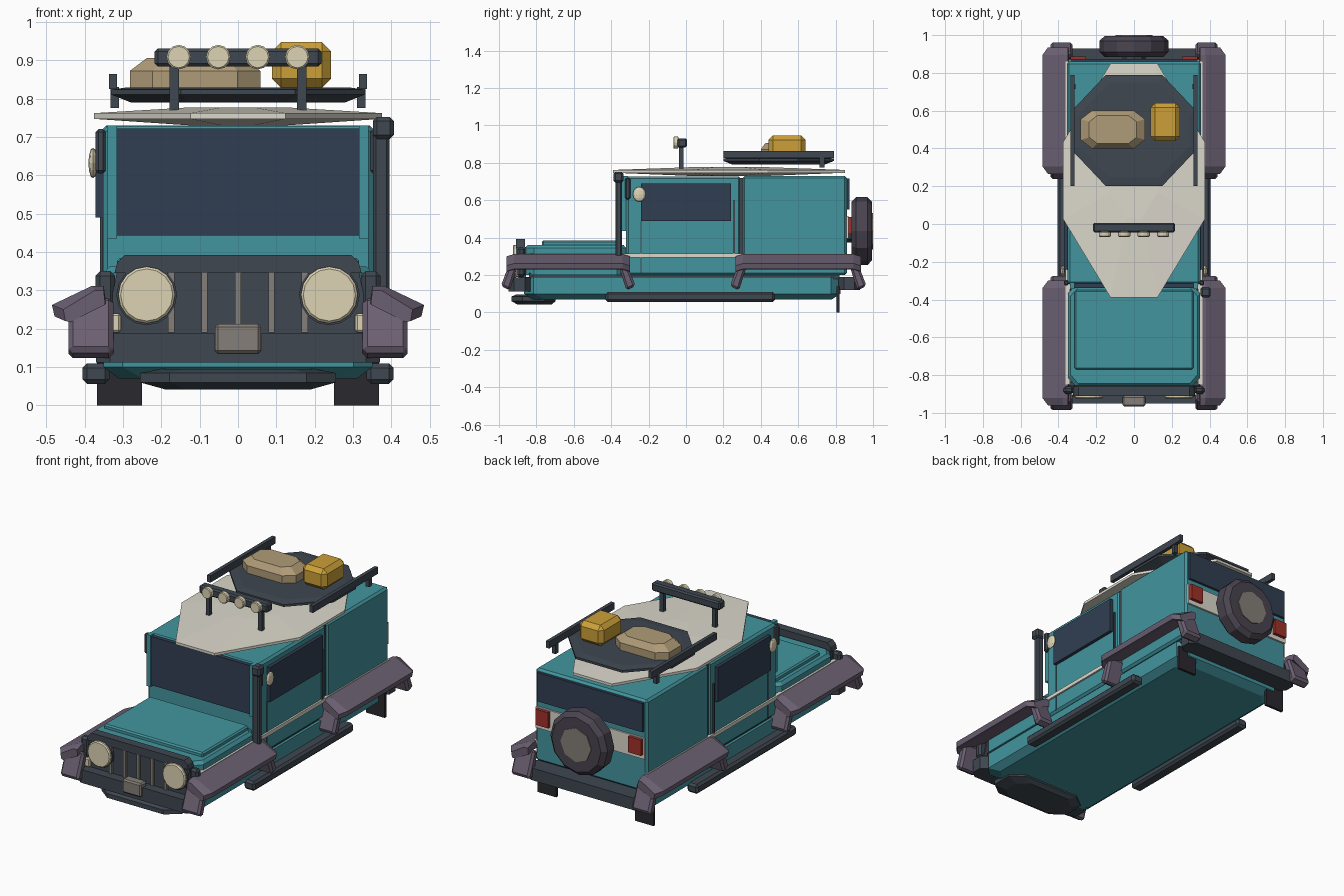
import bpy, bmesh, math
from mathutils import Matrix, Vector

if "Cube" in bpy.data.objects:
    bpy.data.objects.remove(bpy.data.objects["Cube"])


def mat(name, hexa):
    m = bpy.data.materials.new(name)
    ch = [int(hexa[i:i + 2], 16) / 255 for i in (0, 2, 4)]
    m.diffuse_color = [((c + .055) / 1.055) ** 2.4 for c in ch] + [1]
    m.use_nodes = True
    m.node_tree.nodes["Principled BSDF"].inputs["Base Color"].default_value = m.diffuse_color
    return m


TEAL = mat("teal_paint", "43959F")
DARK = mat("dark_metal", "3F4750")
GLASS = mat("tinted_glass", "303F52")
FLARE = mat("flare_plastic", "6B6072")
CREAM = mat("cream_paint", "DCD8CC")
LAMP = mat("lamp_glass", "DDD3B4")
STEEL = mat("warm_steel", "857F78")
RUBBER = mat("rubber", "2A282D")
TIRE = mat("tire", "4A4450")
RED = mat("red_lens", "A03028")
TAN = mat("tan_canvas", "B09C78")
YELLOW = mat("yellow_can", "CCA038")


def finish(bm, name, m, bevel=0):
    bmesh.ops.recalc_face_normals(bm, faces=bm.faces)
    if bevel:
        bmesh.ops.bevel(bm, geom=bm.edges[:], offset=bevel, segments=1, affect='EDGES', profile=.5)
    me = bpy.data.meshes.new(name)
    bm.to_mesh(me)
    bm.free()
    me.materials.append(m)
    ob = bpy.data.objects.new(name, me)
    bpy.context.collection.objects.link(ob)
    return ob


def box(name, xs, ys, zs, m, bevel=0):
    bm = bmesh.new()
    bmesh.ops.create_cube(bm, size=1)
    for v in bm.verts:
        v.co = [(a + b) / 2 + c * abs(b - a) for c, (a, b) in zip(v.co, (xs, ys, zs))]
    return finish(bm, name, m, bevel)


def pair(name, xs, ys, zs, m, bevel=0):
    for s, side in ((1, "right"), (-1, "left")):
        box(f"{name}_{side}", (s * xs[0], s * xs[1]), ys, zs, m, bevel)


def loft(name, rings, m, bevel=0):
    """Skin equal-length rings of points and cap both ends."""
    bm = bmesh.new()
    vs = [[bm.verts.new(p) for p in r] for r in rings]
    n = len(vs[0])
    for a, b in zip(vs, vs[1:]):
        for i in range(n):
            bm.faces.new((a[i], a[(i + 1) % n], b[(i + 1) % n], b[i]))
    bm.faces.new(vs[0])
    bm.faces.new(vs[-1])
    return finish(bm, name, m, bevel)


def disc(name, x, z, r, y0, y1, n, m, bevel=0):
    bm = bmesh.new()
    bmesh.ops.create_cone(bm, cap_ends=True, segments=n, radius1=r, radius2=r, depth=y1 - y0,
                          matrix=Matrix.Translation((x, (y0 + y1) / 2, z)) @ Matrix.Rotation(math.pi / 2, 4, 'X'))
    if bevel:
        rim = [e for e in bm.edges if abs(e.verts[0].co.y - e.verts[1].co.y) < 1e-4]
        bmesh.ops.bevel(bm, geom=rim, offset=bevel, segments=1, affect='EDGES')
    return finish(bm, name, m)


def octagon(hx, hy, cy, z, cut_x=.33, cut_y=.33):
    q = [(1, -cut_y), (1, cut_y), (cut_x, 1), (-cut_x, 1), (-1, cut_y), (-1, -cut_y), (-cut_x, -1), (cut_x, -1)]
    return [(hx * a, cy + hy * b, z) for a, b in q]


# lower tub, hood and cabin shells
loft("lower_tub", [octagon(.31, .80, -.02, .07, .8, .92), octagon(.35, .845, -.02, .1, .86, .94),
                   octagon(.35, .845, -.02, .19, .86, .94)], TEAL)
box("frame_gap", (-.335, .335), (-.84, .82), (.18, .21), DARK)
loft("engine_bay", [octagon(.35, .27, -.59, .2, .88, .82), octagon(.35, .27, -.59, .345, .88, .82),
                    octagon(.335, .255, -.59, .362, .88, .82)], TEAL)
box("hood_panel", (-.315, .315), (-.77, -.35), (.35, .385), TEAL, .008)
box("front_cabin", (-.352, .352), (-.32, .292), (.2, .728), TEAL, .012)
box("rear_cabin", (-.355, .355), (.302, .86), (.2, .73), TEAL, .012)
box("cabin_seam", (-.345, .345), (.28, .31), (.21, .72), DARK)

# glass, pillars and side trim
box("windshield", (-.315, .315), (-.338, -.31), (.443, .722), GLASS)
pair("windshield_pillar", (.315, .34), (-.345, -.31), (.435, .73), TEAL)
pair("side_window", (.345, .371), (-.24, .24), (.49, .69), GLASS)
pair("belt_trim", (.34, .362), (-.85, .86), (.294, .315), CREAM)
pair("door_edge", (.34, .36), (.25, .262), (.31, .6), DARK)
pair("door_hinge_line", (.34, .354), (-.243, -.237), (.21, .49), DARK)
pair("mirror_arm", (.345, .371), (-.325, -.297), (.605, .72), DARK, .007)
for s, side in ((1, "right"), (-1, "left")):
    bm = bmesh.new()
    bmesh.ops.create_uvsphere(bm, u_segments=8, v_segments=6, radius=1,
                              matrix=Matrix.Translation((s * .378, -.25, .632)) @ Matrix.Diagonal((.012, .034, .04, 1)))
    finish(bm, f"mirror_{side}", LAMP)

# wheel arch flares: sloping top slab plus two splayed legs, no wheels
for s, side in ((1, "right"), (-1, "left")):
    for y0, y1, end in ((-.99, -.27, "front"), (.235, .965, "rear")):
        prof = [(.345, .275), (.35, .312), (.38, .312), (.485, .262), (.478, .232), (.46, .23)]
        rings = []
        for y, k in ((y0 + .03, .0), (y0 + .07, 1), (y1 - .07, 1), (y1 - .03, .0)):
            rings.append([(s * (x if k else .35 + (x - .35) * .78), y, z if k else z - .012) for x, z in prof])
        loft(f"{end}_flare_{side}", rings, FLARE)
        for d, ye, leg in ((1, y0, "fore"), (-1, y1, "aft")):
            outline = [(ye + d * .055, .285), (ye + d * .095, .262), (ye + d * .048, .118), (ye, .142)]
            loft(f"{end}_flare_{leg}_leg_{side}",
                 [[(s * x, y, z) for y, z in outline] for x in (.325, .442)], FLARE, .012)

# front end: grille, hoop, lamps, bumper, winch, skid plate
loft("grille", [[(x, y, z) for x, z in ((-.35, .18), (.35, .18), (.315, .35), (-.315, .35))]
                for y in (-.895, -.855)], DARK)
loft("grille_hoop", [[(x, y, z) for x, z in ((-.322, .345), (.322, .345), (.315, .372), (.295, .392),
                                             (-.295, .392), (-.315, .372))] for y in (-.91, -.86)], DARK)
pair("hoop_post", (.32, .372), (-.9, -.86), (.19, .35), DARK, .012)
for i in range(5):
    x = (i - 2) * .087
    box(f"grille_bar_{i + 1}", (x - .008, x + .008), (-.908, -.89), (.19, .345), STEEL)
for s, side in ((1, "right"), (-1, "left")):
    disc(f"headlight_ring_{side}", s * .238, .288, .079, -.91, -.88, 16, DARK)
    disc(f"headlight_{side}", s * .238, .288, .074, -.925, -.89, 16, LAMP, .006)
pair("turn_signal", (.305, .345), (-.912, -.88), (.19, .24), LAMP, .006)
loft("front_bumper", [octagon(.37, .06, -.89, z, .9, .5) for z in (.112, .188)], DARK)
box("winch", (-.06, .06), (-.967, -.91), (.135, .213), STEEL, .008)
loft("skid_plate", [octagon(.19, .09, -.81, .042, .7, .5), octagon(.255, .118, -.815, .06, .7, .5),
                    octagon(.255, .118, -.815, .085, .7, .5), octagon(.2, .1, -.81, .095, .7, .5)], DARK)
box("snorkel_pipe", (.352, .395), (-.378, -.342), (.29, .71), DARK, .008)
box("snorkel_head", (.352, .406), (-.388, -.334), (.695, .752), DARK, .01)

# rock sliders, rear bumper, mud flaps
pair("rock_slider", (.335, .405), (-.43, .475), (.056, .11), DARK, .012)
loft("rear_bumper", [octagon(.37, .057, .873, z, .9, .5) for z in (.12, .19)], DARK)
pair("mud_flap", (.25, .368), (.805, .82), (0, .14), RUBBER)

# tail: window, panel, lamps and spare wheel
box("rear_window", (-.335, .335), (.85, .874), (.55, .715), GLASS)
box("tail_panel", (-.345, .345), (.85, .87), (.395, .515), CREAM)
pair("tail_light", (.255, .335), (.85, .888), (.42, .51), RED)
disc("spare_tire", 0, .435, .182, .885, .995, 12, TIRE, .025)
disc("spare_hub", 0, .435, .098, .95, 1.0, 8, STEEL)
disc("spare_mount", 0, .435, .06, .85, .9, 8, DARK)

# roof shell and cargo rack
loft("roof_shell", [octagon(.125, .2, .23, .73), octagon(.375, .62, .23, .747),
                    octagon(.375, .62, .23, .762), octagon(.125, .2, .23, .777)], CREAM)
loft("roof_rack", [octagon(.28, .245, .495, .79, .45, .35), octagon(.33, .295, .495, .81, .45, .35),
                   octagon(.33, .295, .495, .823, .45, .35), octagon(.29, .25, .495, .829, .45, .35)], DARK)
pair("rack_rail", (.315, .336), (.2, .79), (.825, .864), DARK)
pair("rack_foot", (.31, .332), (.715, .74), (.775, .83), DARK)

# cargo
loft("canvas_bag", [octagon(.17, .1, 0, .826, .65, .55), octagon(.17, .1, 0, .872, .65, .55),
                    octagon(.125, .075, 0, .906, .65, .55)], TAN).location = (-.112, .5, 0)
box("fuel_can", (.088, .243), (.44, .64), (.828, .947), YELLOW, .024)

# light bar
box("light_bar", (-.217, .217), (-.045, .006), (.883, .931), DARK, .008)
pair("light_bar_post", (.154, .178), (-.038, -.014), (.765, .89), DARK)
for i in range(4):
    x = (i - 1.5) * .103
    disc(f"spot_lamp_{i + 1}", x, .908, .032, -.068, -.04, 12, LAMP, .004)
